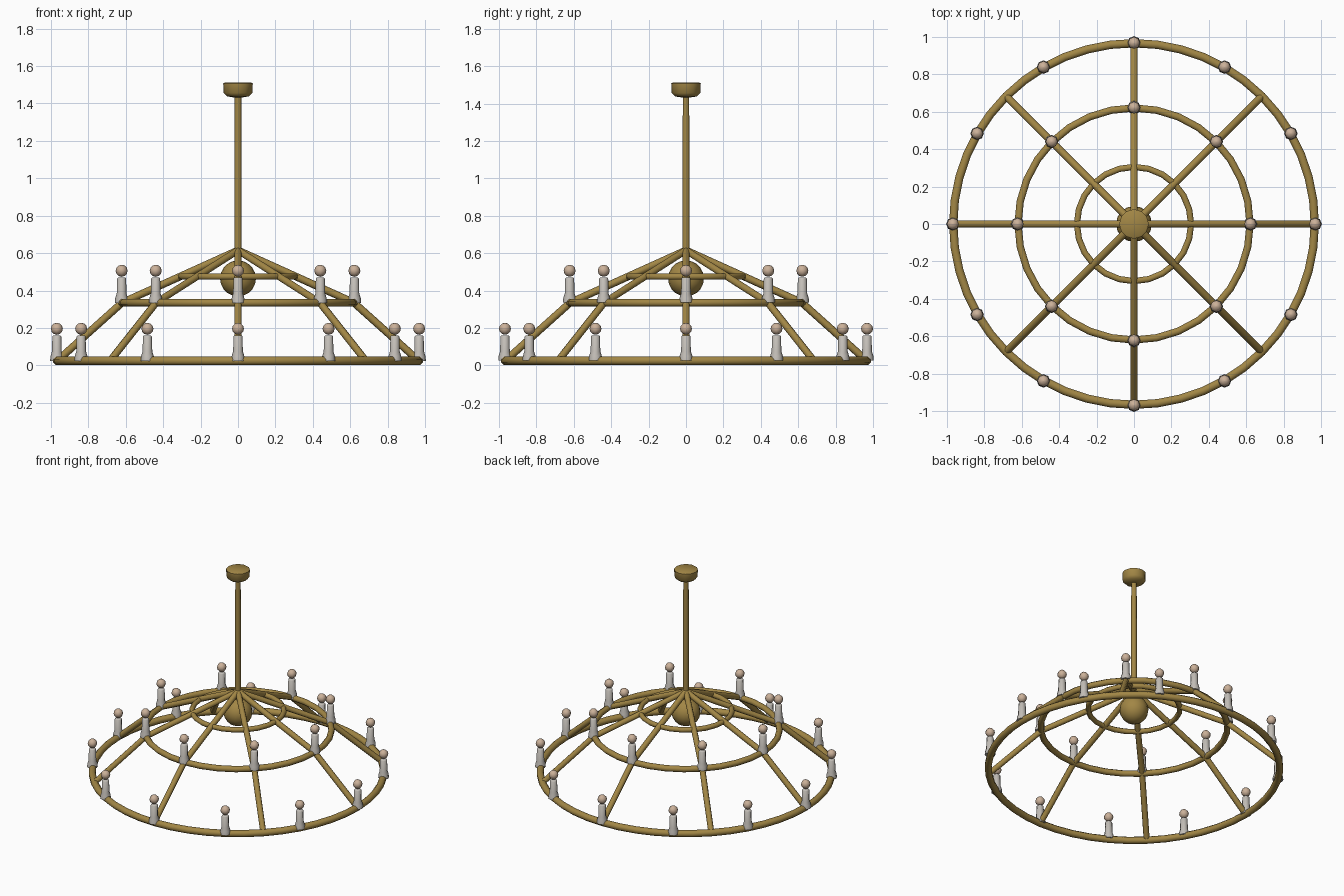
import bpy, math
from math import sin, cos, pi
from mathutils import Vector

if "Cube" in bpy.data.objects:
    bpy.data.objects.remove(bpy.data.objects["Cube"])


def material(name, rgb):
    m = bpy.data.materials.new(name)
    m.diffuse_color = (*rgb, 1)
    m.use_nodes = True
    m.node_tree.nodes["Principled BSDF"].inputs["Base Color"].default_value = m.diffuse_color
    return m


BRASS = material("aged_brass", (0.36, 0.24, 0.06))
WAX = material("candle_grey", (0.55, 0.52, 0.48))
GLOW = material("bulb_tan", (0.60, 0.44, 0.32))


def make(name, verts, faces, mat):
    me = bpy.data.meshes.new(name)
    me.from_pydata(verts, [], faces)
    me.materials.append(mat)
    ob = bpy.data.objects.new(name, me)
    bpy.context.collection.objects.link(ob)
    bpy.ops.object.select_all(action='DESELECT')
    ob.select_set(True)
    bpy.context.view_layer.objects.active = ob
    bpy.ops.object.shade_smooth_by_angle(angle=math.radians(50))
    return ob


def ring(name, R, z, r, n, m=8):
    verts = [((R + r * cos(b)) * cos(a), (R + r * cos(b)) * sin(a), z + r * sin(b))
             for a in (2 * pi * i / n for i in range(n))
             for b in (2 * pi * (j + 0.5) / m for j in range(m))]
    faces = [(i * m + j, (i + 1) % n * m + j, (i + 1) % n * m + (j + 1) % m, i * m + (j + 1) % m)
             for i in range(n) for j in range(m)]
    make(name, verts, faces, BRASS)


def lathe(name, profile, n, mat, at=(0, 0, 0)):
    """Capped solid of revolution from (radius, z) points, bottom to top."""
    verts = [(at[0] + r * cos(2 * pi * i / n), at[1] + r * sin(2 * pi * i / n), at[2] + z)
             for r, z in profile for i in range(n)]
    faces = [(k * n + i, k * n + (i + 1) % n, (k + 1) * n + (i + 1) % n, (k + 1) * n + i)
             for k in range(len(profile) - 1) for i in range(n)]
    top = (len(profile) - 1) * n
    faces += [tuple(reversed(range(n))), tuple(range(top, top + n))]
    return make(name, verts, faces, mat)


def bar(name, p, q, r, n=8):
    p, q = Vector(p), Vector(q)
    d = q - p
    ob = lathe(name, [(r, 0), (r, d.length)], n, BRASS)
    ob.rotation_mode = 'QUATERNION'
    ob.rotation_quaternion = d.to_track_quat('Z', 'Y')
    ob.location = p


def ball(name, at, r, mat, n, rings):
    prof = [(max(r * sin(pi * k / rings), r * 0.02), -r * cos(pi * k / rings))
            for k in range(rings + 1)]
    lathe(name, prof, n, mat, at)


# Three hoops
ring("outer_hoop", 0.966, 0.025, 0.024, 48)
ring("middle_hoop", 0.62, 0.335, 0.021, 32)
ring("inner_hoop", 0.305, 0.475, 0.018, 24)

# Eight bent ribs from the apex over the hoops
for i in range(8):
    c, s = cos(i * pi / 4), sin(i * pi / 4)
    bar("upper_rib", (0, 0, 0.615), (0.62 * c, 0.62 * s, 0.335), 0.02)
    bar("lower_rib", (0.612 * c, 0.612 * s, 0.342), (0.966 * c, 0.966 * s, 0.025), 0.02)

# Stem, ceiling cap and hanging ball
lathe("stem", [(0.02, 0.56), (0.019, 1.0), (0.018, 1.46)], 10, BRASS)
lathe("ceiling_cap", [(0.02, 1.432), (0.058, 1.438), (0.077, 1.456), (0.079, 1.507), (0.07, 1.513)], 12, BRASS)
ball("centre_ball", (0, 0, 0.465), 0.096, BRASS, 16, 10)

# Candles and bulbs
CANDLE = [(0.036, 0.0), (0.034, 0.025), (0.026, 0.05), (0.024, 0.13), (0.02, 0.134)]
for count, R, z in ((12, 0.968, 0.025), (8, 0.622, 0.335)):
    for i in range(count):
        a = 2 * pi * i / count
        at = (R * cos(a), R * sin(a), z)
        lathe("candle", CANDLE, 8, WAX, at)
        ball("bulb", (at[0], at[1], z + 0.171), 0.032, GLOW, 8, 6)
